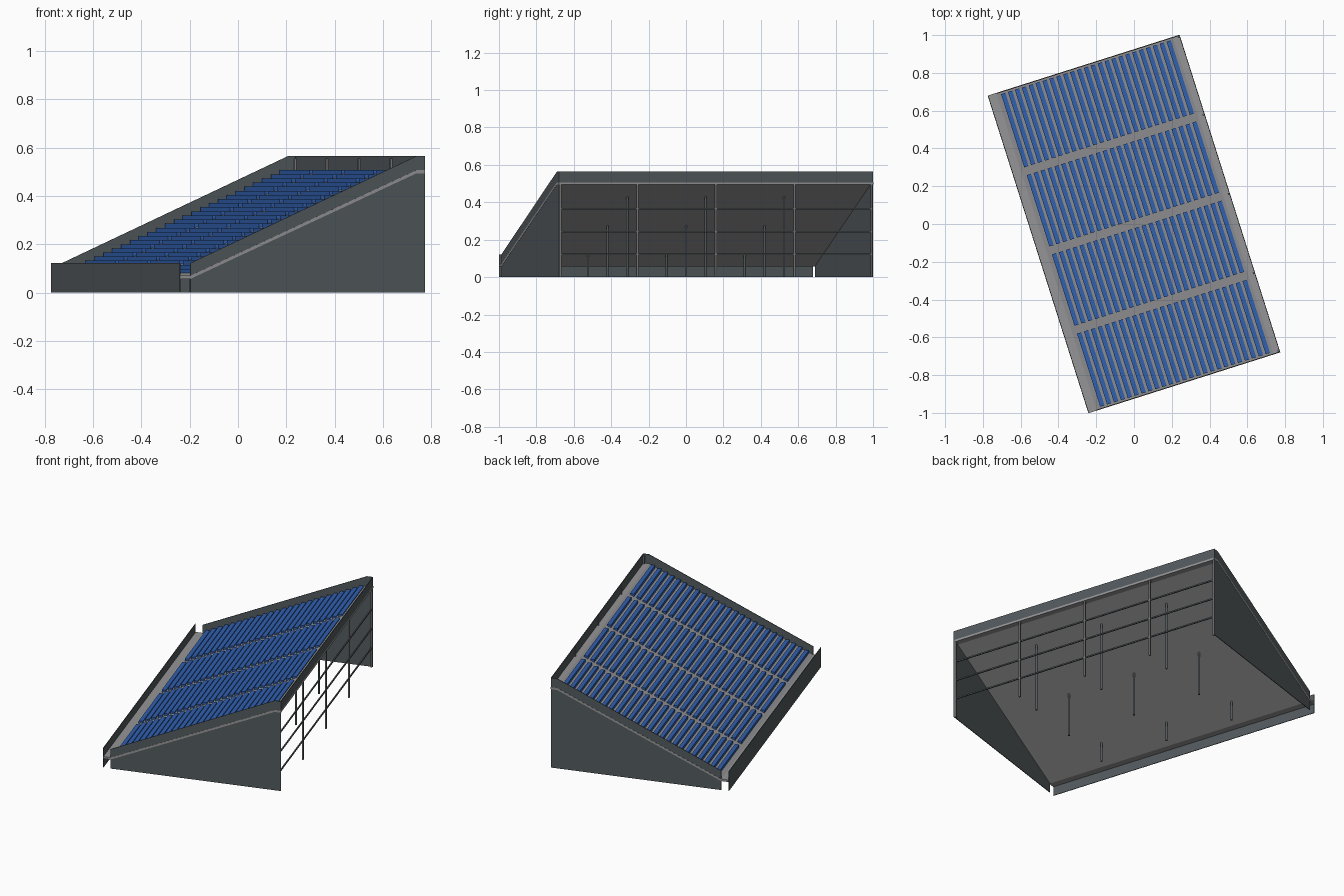
import bpy
import bmesh
import math
from mathutils import Matrix

cube = bpy.data.objects.get("Cube")
if cube:
    bpy.data.objects.remove(cube)

# Overall layout in local axes: u climbs the stand, v runs along it
TURN = Matrix.Rotation(math.radians(17.6), 4, 'Z')
HALF_U, HALF_V = 0.533, 0.881
LOW_U, HIGH_U = -0.486, 0.496
LOW_Z, HIGH_Z = 0.07, 0.507
PARAPET = 0.058
WALL = 0.004
SLOPE = (HIGH_Z - LOW_Z) / (HIGH_U - LOW_U)


def deck_z(u):
    return LOW_Z + SLOPE * (min(max(u, LOW_U), HIGH_U) - LOW_U)


def material(name, color):
    mat = bpy.data.materials.new(name)
    mat.use_nodes = True
    rgba = (*color, 1)
    mat.diffuse_color = rgba
    mat.node_tree.nodes["Principled BSDF"].inputs["Base Color"].default_value = rgba
    return mat


wall_grey = material("slate_grey_cladding", (0.085, 0.1, 0.108))
deck_grey = material("concrete_grey", (0.3, 0.3, 0.31))
seat_blue = material("seat_blue", (0.03, 0.115, 0.42))
steel_grey = material("steel_grey", (0.2, 0.2, 0.21))


def finish(bm, name, mat):
    bmesh.ops.recalc_face_normals(bm, faces=bm.faces)
    mesh = bpy.data.meshes.new(name)
    bm.to_mesh(mesh)
    bm.free()
    mesh.materials.append(mat)
    obj = bpy.data.objects.new(name, mesh)
    obj.matrix_world = TURN
    bpy.context.collection.objects.link(obj)
    return obj


def add_box(bm, u, v, z):
    """Box from three (low, high) ranges."""
    ranges = (u, v, z)
    center = [(a + b) / 2 for a, b in ranges]
    size = [b - a for a, b in ranges]
    bmesh.ops.create_cube(bm, size=1, matrix=Matrix.Translation(center) @ Matrix.Diagonal((*size, 1)))


def box(name, mat, u, v, z):
    bm = bmesh.new()
    add_box(bm, u, v, z)
    return finish(bm, name, mat)


def extrude_profile(name, mat, points, v0, v1):
    """Extrude a (u, z) outline along v."""
    bm = bmesh.new()
    face = bm.faces.new([bm.verts.new((u, v0, z)) for u, z in points])
    ext = bmesh.ops.extrude_face_region(bm, geom=[face])
    moved = [g for g in ext["geom"] if isinstance(g, bmesh.types.BMVert)]
    bmesh.ops.translate(bm, verts=moved, vec=(0, v1 - v0, 0))
    return finish(bm, name, mat)


# Sloped deck slab with flat walkways at bottom and top
top_line = [(u, deck_z(u)) for u in (-HALF_U + WALL, LOW_U, HIGH_U, HALF_U)]
under_line = [(u, z - 0.013) for u, z in reversed(top_line)]
extrude_profile("deck_slab", deck_grey, top_line + under_line, -HALF_V - 0.001, HALF_V + 0.001)

# Side walls with raised parapets
outline = [(LOW_U, 0), (HALF_U, 0), (HALF_U, HIGH_Z + PARAPET),
           (HIGH_U, HIGH_Z + PARAPET), (LOW_U, LOW_Z + PARAPET - 0.006)]
extrude_profile("right_side_wall", wall_grey, outline, -HALF_V, -HALF_V + WALL)
extrude_profile("left_side_wall", wall_grey, outline, HALF_V - WALL, HALF_V)

# Low front wall and high back parapet
box("front_wall", wall_grey, (-HALF_U, -HALF_U + WALL), (-HALF_V, HALF_V), (0, 0.122))
box("back_parapet", wall_grey, (HALF_U - WALL, HALF_U), (-HALF_V, HALF_V), (HIGH_Z, HIGH_Z + PARAPET))

# Seat rows in four blocks separated by aisles
ROWS, PITCH, DEPTH, FIRST_U = 25, 0.0383, 0.024, -0.463
bounds = [-0.89, -0.44, 0, 0.44, 0.89]
bm = bmesh.new()
for row in range(ROWS):
    u = FIRST_U + row * PITCH
    top = deck_z(u) + 0.0175
    for start, end in zip(bounds, bounds[1:]):
        add_box(bm, (u, u + DEPTH), (start + 0.022, end - 0.022), (deck_z(u) - 0.001, top))
finish(bm, "seat_rows", seat_blue)

# Round columns under the deck
bm = bmesh.new()
for u in (-0.347, 0, 0.347):
    height = deck_z(u) - 0.008
    for v in bounds[1:-1]:
        bmesh.ops.create_cone(bm, cap_ends=True, segments=12, radius1=0.006, radius2=0.006,
                              depth=height, matrix=Matrix.Translation((u, v, height / 2)))
finish(bm, "under_columns", wall_grey)

# Back posts rising behind the parapet, and the rails between them
bm = bmesh.new()
for v in (-0.871, -0.44, 0, 0.44, 0.871):
    add_box(bm, (0.521, 0.53), (v - 0.005, v + 0.005), (0, 0.555))
finish(bm, "back_posts", steel_grey)

bm = bmesh.new()
for z in (0.122, 0.243, 0.365):
    add_box(bm, (0.522, 0.529), (-HALF_V + WALL, HALF_V - WALL), (z - 0.004, z + 0.004))
finish(bm, "back_rails", wall_grey)
